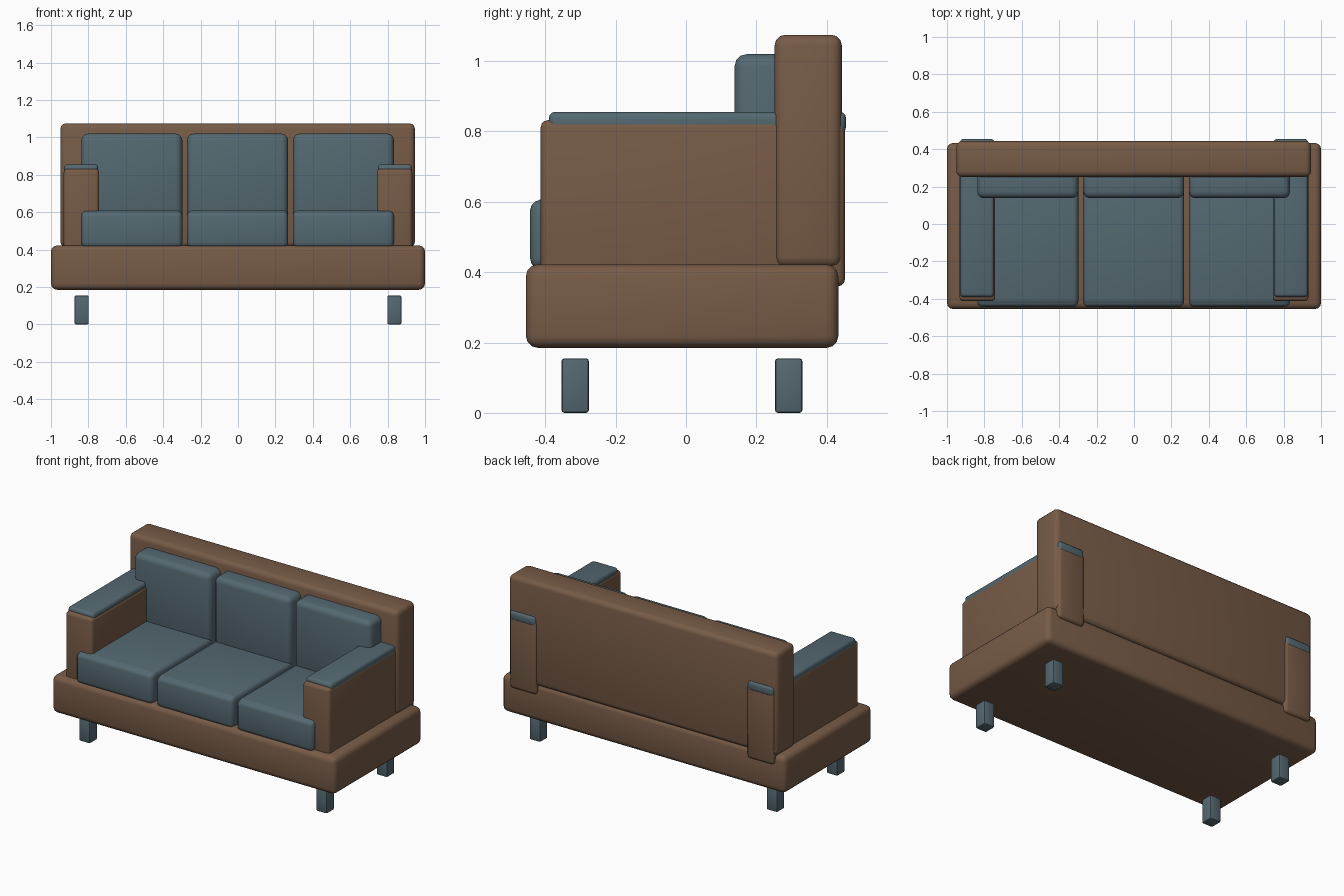
import bpy
import bmesh
from mathutils import Vector

cube = bpy.data.objects.get("Cube")
if cube:
    bpy.data.objects.remove(cube, do_unlink=True)


def material(name, rgb):
    mat = bpy.data.materials.new(name)
    mat.use_nodes = True
    color = (*rgb, 1.0)
    mat.diffuse_color = color
    mat.node_tree.nodes["Principled BSDF"].inputs["Base Color"].default_value = color
    return mat


brown = material("brown upholstery", (0.185, 0.105, 0.063))
slate = material("slate blue fabric", (0.09, 0.139, 0.165))


def rounded_box(name, xs, ys, zs, radius, mat, segments=3):
    """Box between the given limits with softly rounded edges."""
    low, high = (Vector(v) for v in zip(xs, ys, zs))
    size, centre = high - low, (low + high) / 2
    bm = bmesh.new()
    bmesh.ops.create_cube(bm, size=1)
    bmesh.ops.scale(bm, vec=size, verts=bm.verts)
    mesh = bpy.data.meshes.new(name)
    bm.to_mesh(mesh)
    bm.free()
    mesh.materials.append(mat)
    obj = bpy.data.objects.new(name, mesh)
    obj.location = centre
    bpy.context.collection.objects.link(obj)
    bevel = obj.modifiers.new("rounded edges", "BEVEL")
    bevel.width = radius
    bevel.segments = segments
    bpy.ops.object.select_all(action="DESELECT")
    obj.select_set(True)
    bpy.context.view_layer.objects.active = obj
    bpy.ops.object.modifier_apply(modifier=bevel.name)
    bpy.ops.object.shade_smooth_by_angle(angle=0.7)
    return obj


# Frame
rounded_box("base", (-1, 1), (-0.455, 0.433), (0.185, 0.422), 0.033, brown)
rounded_box("backrest", (-0.95, 0.946), (0.252, 0.443), (0.413, 1.075), 0.03, brown)

# Arms, arm pads and legs on both sides
for side, s in (("right", -1), ("left", 1)):
    def span(inner, outer):
        return sorted((s * inner, s * outer))

    rounded_box(f"{side}_arm", span(0.742, 0.932), (-0.413, 0.452),
                (0.36, 0.832), 0.02, brown)
    rounded_box(f"{side}_arm_pad", span(0.748, 0.93), (-0.39, 0.455),
                (0.795, 0.856), 0.018, slate)
    for end, y in (("front", -0.315), ("back", 0.292)):
        rounded_box(f"{side}_{end}_leg", span(0.798, 0.874), (y - 0.039, y + 0.039),
                    (0, 0.155), 0.008, slate, 2)

# Seat and back cushions
for label, x in (("right", -0.568), ("middle", -0.002), ("left", 0.564)):
    width = (x - 0.27, x + 0.27)
    rounded_box(f"{label}_seat_front", width, (-0.443, -0.3), (0.41, 0.605), 0.028, slate)
    rounded_box(f"{label}_seat_cushion", width, (-0.43, 0.3), (0.41, 0.609), 0.025, slate)
    rounded_box(f"{label}_back_cushion", width, (0.138, 0.32), (0.55, 1.02), 0.035, slate)
